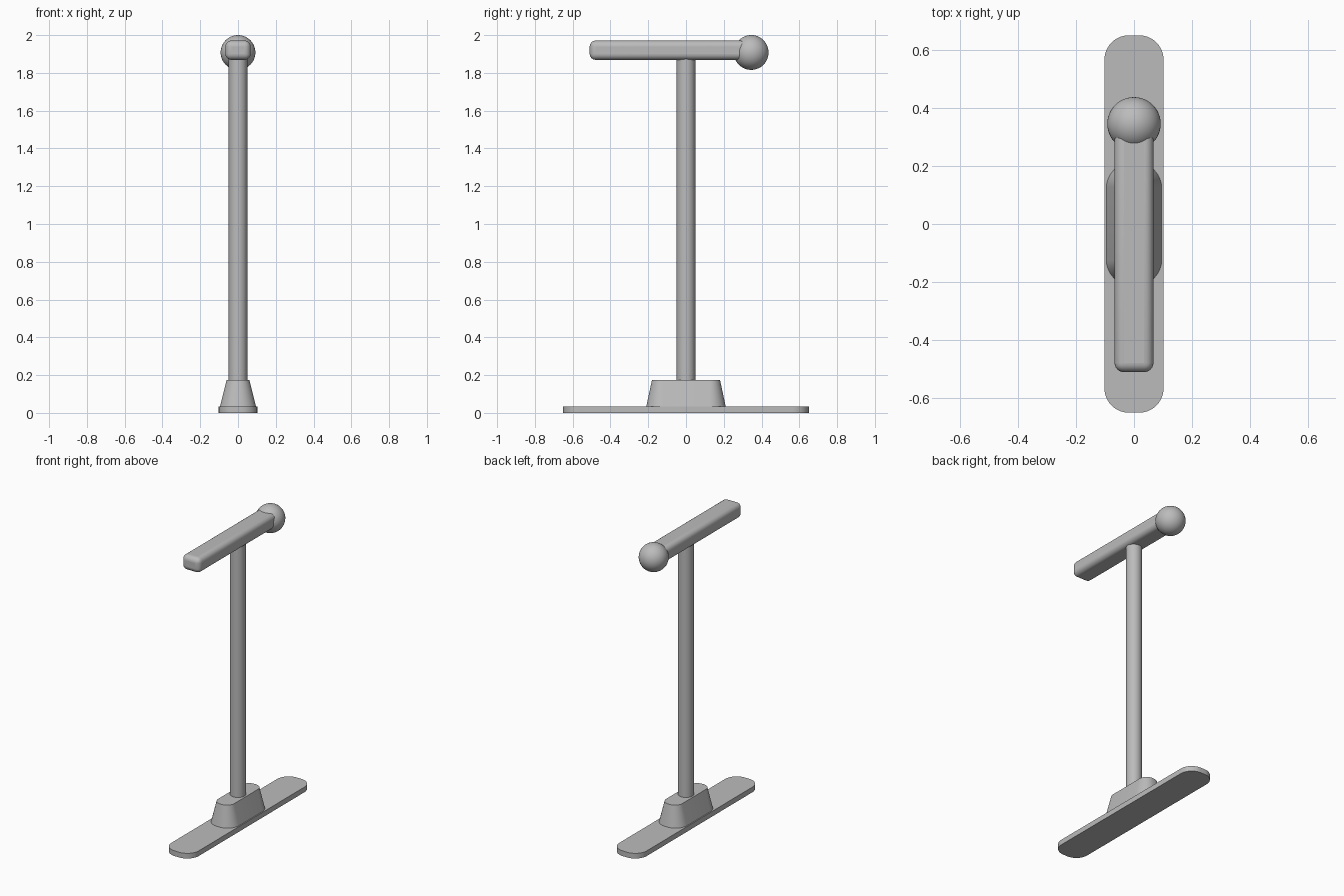
import bpy, bmesh, math

if "Cube" in bpy.data.objects:
    bpy.data.objects.remove(bpy.data.objects["Cube"], do_unlink=True)

grey = bpy.data.materials.new("plain grey")
grey.use_nodes = True
colour = (0.5, 0.5, 0.5, 1)
grey.diffuse_color = colour
grey.node_tree.nodes["Principled BSDF"].inputs["Base Color"].default_value = colour


def finish(obj, name):
    obj.name = name
    obj.data.materials.append(grey)
    bpy.ops.object.select_all(action="DESELECT")
    obj.select_set(True)
    bpy.context.view_layer.objects.active = obj
    bpy.ops.object.shade_smooth_by_angle(angle=math.radians(35))
    return obj


def rounded_outline(hx, hy, r, steps=10):
    """Rectangle with rounded corners, counter-clockwise."""
    points = []
    for quarter, (sx, sy) in enumerate([(1, 1), (-1, 1), (-1, -1), (1, -1)]):
        for i in range(steps + 1):
            a = (quarter + i / steps) * math.pi / 2
            points.append((sx * (hx - r) + r * math.cos(a),
                           sy * (hy - r) + r * math.sin(a)))
    return points


def rounded_block(name, low, high, z0, z1):
    """Loft between a low and a high rounded rectangle."""
    bm = bmesh.new()
    rings = [[bm.verts.new((x, y, z)) for x, y in rounded_outline(*size)]
             for size, z in ((low, z0), (high, z1))]
    n = len(rings[0])
    bm.faces.new(rings[0][::-1])
    bm.faces.new(rings[1])
    for i in range(n):
        j = (i + 1) % n
        bm.faces.new((rings[0][i], rings[0][j], rings[1][j], rings[1][i]))
    mesh = bpy.data.meshes.new(name)
    bm.to_mesh(mesh)
    bm.free()
    obj = bpy.data.objects.new(name, mesh)
    bpy.context.collection.objects.link(obj)
    return finish(obj, name)


# Foot plate and tapered pedestal
rounded_block("foot_plate", (0.102, 0.65, 0.085), (0.102, 0.65, 0.085), 0, 0.035)
rounded_block("pedestal", (0.095, 0.21, 0.085), (0.06, 0.18, 0.055), 0.035, 0.175)

# Upright post
bpy.ops.mesh.primitive_cylinder_add(vertices=48, radius=0.049, depth=1.76,
                                    location=(0, 0, 1.03))
finish(bpy.context.object, "post")

# Soft-edged crossbar running front to back
bpy.ops.mesh.primitive_cube_add(size=1, location=(0, -0.085, 1.92))
bar = bpy.context.object
bar.scale = (0.134, 0.85, 0.102)
bpy.ops.object.transform_apply(location=False, rotation=False, scale=True)
bevel = bar.modifiers.new("soft edges", "BEVEL")
bevel.width = 0.032
bevel.segments = 6
finish(bar, "crossbar")

# Ball at the back end of the crossbar
bpy.ops.mesh.primitive_uv_sphere_add(segments=48, ring_count=24, radius=0.092,
                                     location=(0, 0.345, 1.908))
finish(bpy.context.object, "ball")
